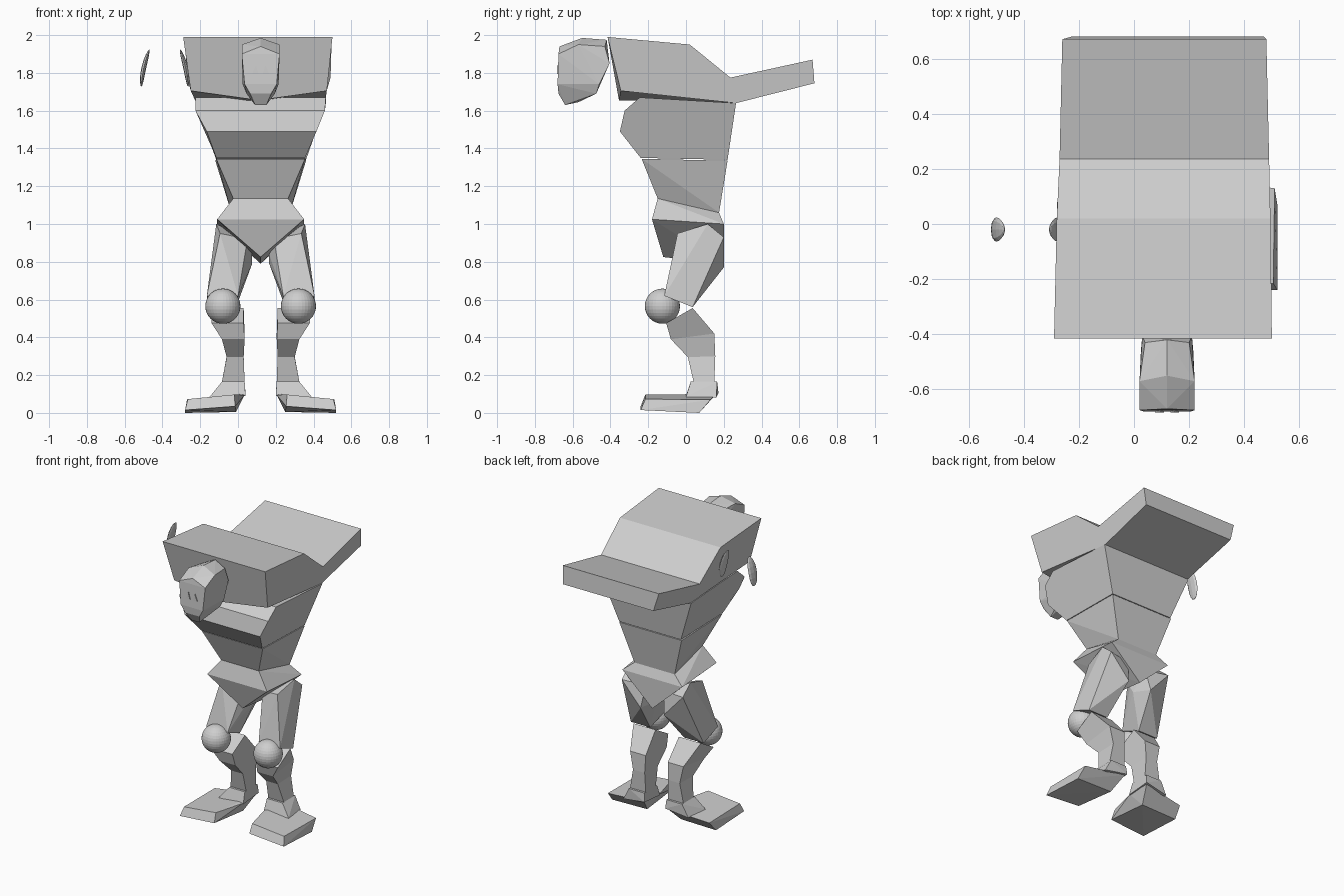
import bpy, bmesh, math
from mathutils import Matrix

if "Cube" in bpy.data.objects:
    bpy.data.objects.remove(bpy.data.objects["Cube"])

CX = 0.12  # symmetry line of the body

clay = bpy.data.materials.new("clay_grey")
clay.diffuse_color = (0.62, 0.62, 0.62, 1)
clay.use_nodes = True
clay.node_tree.nodes["Principled BSDF"].inputs["Base Color"].default_value = clay.diffuse_color


def finish(bm, name):
    bmesh.ops.recalc_face_normals(bm, faces=bm.faces[:])
    me = bpy.data.meshes.new(name)
    bm.to_mesh(me)
    bm.free()
    me.materials.append(clay)
    ob = bpy.data.objects.new(name, me)
    bpy.context.collection.objects.link(ob)
    return ob


def hull(name, pts, side=1, both=False):
    """Faceted solid around points given as (offset from CX, y, z)."""
    bm = bmesh.new()
    for s in ((1, -1) if both else (side,)):
        for u, y, z in pts:
            bm.verts.new((CX + s * u, y, z))
    bmesh.ops.remove_doubles(bm, verts=bm.verts[:], dist=0.0005)
    res = bmesh.ops.convex_hull(bm, input=bm.verts[:])
    junk = {v for v in res["geom_interior"] + res["geom_unused"]
            if isinstance(v, bmesh.types.BMVert) and not v.link_faces}
    bmesh.ops.delete(bm, geom=list(junk), context='VERTS')
    bmesh.ops.dissolve_limit(bm, angle_limit=math.radians(3),
                             verts=bm.verts[:], edges=bm.edges[:])
    return finish(bm, name)


def side_profile(name, rows):
    """Closed side profile; each row is (x left, x right, y, z[, mid dy, mid dz])."""
    bm = bmesh.new()
    cols = [[], [], []]
    for r in rows:
        xl, xr, y, z = r[:4]
        dy, dz = r[4:] if len(r) > 4 else (0, 0)
        for c, p in zip(cols, ((xl, y, z), ((xl + xr) / 2, y + dy, z + dz), (xr, y, z))):
            c.append(bm.verts.new(p))
    n = len(rows)
    for a, b in zip(cols, cols[1:]):
        for i in range(n):
            j = (i + 1) % n
            bm.faces.new((a[i], a[j], b[j], b[i]))
    bm.faces.new(cols[0])
    bm.faces.new(cols[2])
    return finish(bm, name)


def rings(name, loops, side):
    """Four-sided limb; each loop is (u in, u out, y front, z front, y back, z back)."""
    bm = bmesh.new()
    vs = []
    for ui, uo, yf, zf, yb, zb in loops:
        vs.append([bm.verts.new((CX + side * u, y, z)) for u, y, z in
                   ((ui, yf, zf), (uo, yf, zf), (uo, yb, zb), (ui, yb, zb))])
    for a, b in zip(vs, vs[1:]):
        for i in range(4):
            j = (i + 1) % 4
            bm.faces.new((a[i], a[j], b[j], b[i]))
    bm.faces.new(vs[0])
    bm.faces.new(vs[-1])
    return finish(bm, name)


# Shoulder block with the flap sticking out at the back
side_profile("shoulders_and_flap", [
    (-0.29, 0.50, -0.415, 1.99),
    (-0.28, 0.495, 0.02, 1.95),
    (-0.27, 0.49, 0.235, 1.775),
    (-0.26, 0.48, 0.67, 1.87),
    (-0.225, 0.47, 0.68, 1.745),
    (-0.22, 0.46, 0.265, 1.64),
    (-0.25, 0.47, -0.345, 1.705, -0.01, -0.05),
])

# Chest with the overhanging front
side_profile("chest", [
    (-0.225, 0.465, -0.245, 1.67),
    (-0.225, 0.46, -0.325, 1.60),
    (-0.165, 0.415, -0.35, 1.49),
    (-0.115, 0.355, -0.24, 1.35),
    (-0.115, 0.36, 0.22, 1.34),
    (-0.225, 0.465, 0.265, 1.64),
])

# Belly and pelvis
hull("belly", [(.235, -.235, 1.345), (.24, .22, 1.335),
               (.145, -.15, 1.135), (.155, .175, 1.06)], both=True)
hull("pelvis", [(.145, -.15, 1.135), (.155, .175, 1.06), (.23, -.18, 1.025),
                (.23, .20, 1.0), (0, -.12, .825), (0, .20, .79)], both=True)

# Head
hull("head", [(0, -.55, 1.985), (0, -.42, 1.975), (0, -.67, 1.94),
              (.10, -.675, 1.90), (.10, -.57, 1.95), (.08, -.43, 1.94),
              (.09, -.405, 1.85), (.085, -.68, 1.74), (.095, -.46, 1.74),
              (.055, -.675, 1.69), (.075, -.475, 1.69),
              (.03, -.64, 1.63), (.03, -.57, 1.645)], both=True)

for side, tag in ((1, "right"), (-1, "left")):
    # Small triangular mark on the face
    hull("face_mark_" + tag, [(.012, -.676, 1.795), (.044, -.676, 1.795), (.025, -.676, 1.84),
                              (.012, -.684, 1.795), (.044, -.684, 1.795),
                              (.025, -.684, 1.84)], side)
    # Thigh
    hull("thigh_" + tag, [
        (.235, .115, 1.0), (.215, -.045, .95), (.235, .20, .93),
        (.07, .0, .92), (.07, .17, .92), (.045, .05, .84), (.045, .08, .79),
        (.09, .20, .77), (.285, -.115, .62), (.28, .035, .56),
        (.12, -.115, .62), (.13, .035, .56)], side)
    # Knee ball
    bm = bmesh.new()
    bmesh.ops.create_uvsphere(bm, u_segments=32, v_segments=16, radius=0.093,
                              matrix=Matrix.Translation((CX + side * .2, -.125, .565)))
    finish(bm, "knee_" + tag)
    # Shin
    rings("shin_" + tag, [(.09, .26, -.105, .475, .035, .555),
                          (.085, .205, -.08, .39, .15, .42),
                          (.09, .18, .01, .295, .155, .30),
                          (.085, .205, .04, .165, .15, .165)], side)
    # Ankle and foot
    hull("ankle_" + tag, [(.085, .025, .165), (.205, .025, .165), (.205, .165, .165),
                          (.085, .165, .165), (.08, .0, .09), (.27, .0, .085),
                          (.25, .16, .08), (.08, .172, .105)], side)
    hull("foot_" + tag, [(.135, -.24, .035), (.40, -.24, .015), (.40, .07, .0),
                         (.13, .07, .005), (.14, -.215, .097), (.385, -.215, .073),
                         (.39, .13, .07), (.09, .16, .10), (.085, .0, .095)], side)

# Pair of thin leaf-shaped pieces beside the shoulder, mirrored about their own line
for side, tag in ((-1, "outer"), (1, "inner")):
    bm = bmesh.new()
    bmesh.ops.create_uvsphere(bm, u_segments=8, v_segments=8, radius=1)
    for v in bm.verts:
        x, y, z = v.co
        bow = 0.008 * (1 - z * z)
        v.co = (-0.388 + side * (0.107 + x * 0.013 - z * 0.021 + bow - 0.004),
                -0.02 + y * 0.044, 1.825 + z * 0.098)
    finish(bm, "leaf_" + tag)
